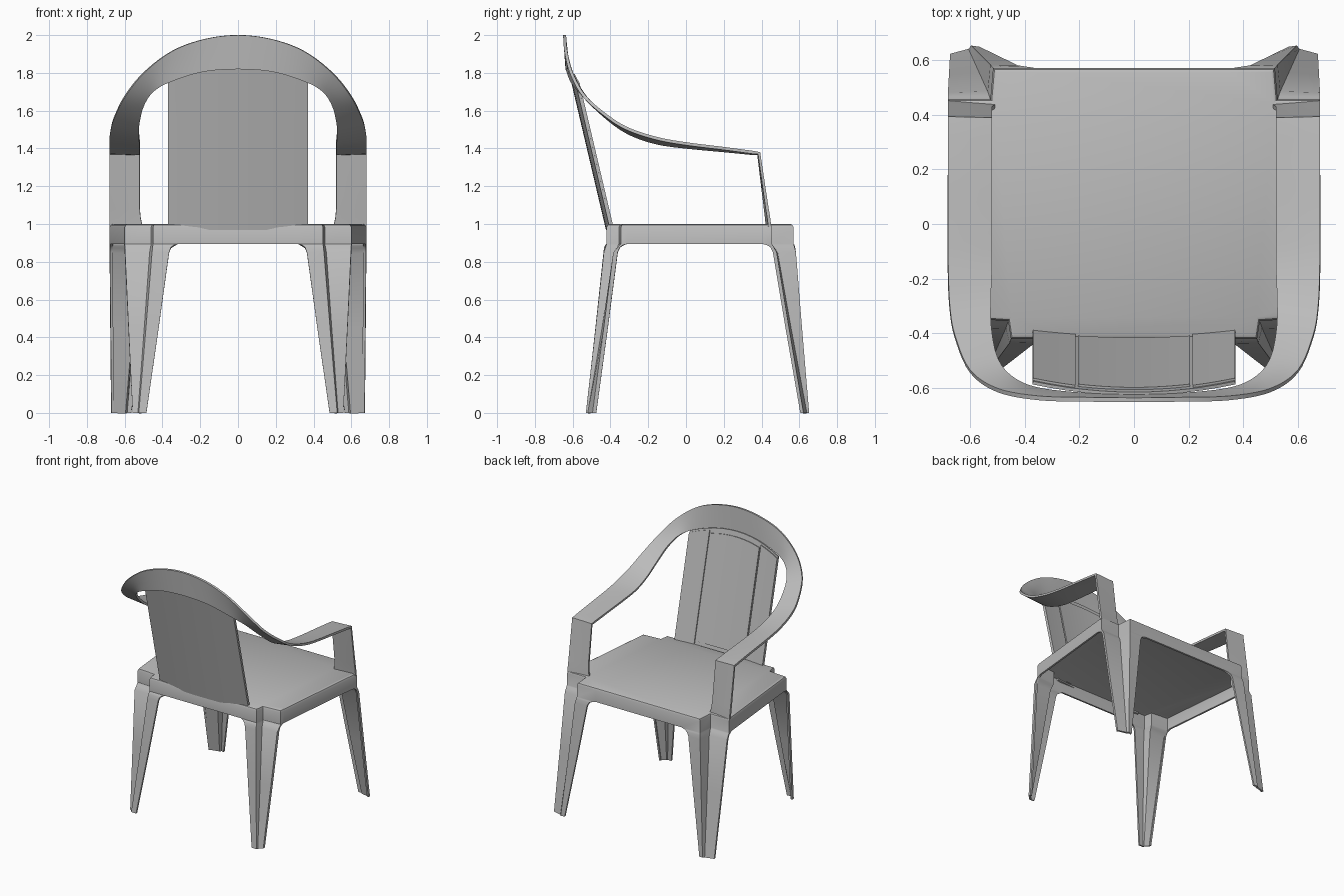
import bpy, bmesh, math
from mathutils import Vector

if "Cube" in bpy.data.objects:
    bpy.data.objects.remove(bpy.data.objects["Cube"])

grey = bpy.data.materials.new("grey plastic")
grey.diffuse_color = (0.5, 0.5, 0.5, 1)
grey.use_nodes = True
grey.node_tree.nodes["Principled BSDF"].inputs["Base Color"].default_value = grey.diffuse_color


def make(name, verts, faces, thickness, offset, angle=35):
    """Sheet of faces -> solid, smooth-shaded object."""
    me = bpy.data.meshes.new(name)
    me.from_pydata([tuple(v) for v in verts], [], faces)
    me.materials.append(grey)
    ob = bpy.data.objects.new(name, me)
    bpy.context.collection.objects.link(ob)
    mod = ob.modifiers.new("thickness", 'SOLIDIFY')
    mod.thickness, mod.offset = thickness, offset
    bpy.ops.object.select_all(action='DESELECT')
    ob.select_set(True)
    bpy.context.view_layer.objects.active = ob
    bpy.ops.object.modifier_apply(modifier=mod.name)
    bpy.ops.object.shade_smooth_by_angle(angle=math.radians(angle))
    return ob


def mirror(pts):
    return [(-p[0],) + tuple(p[1:]) for p in reversed(pts)]


def lerp(a, b, t):
    return [(p[0] + (q[0] - p[0]) * t, p[1] + (q[1] - p[1]) * t) for p, q in zip(a, b)]


# Seat and legs: one thin shell; each leg has a folded section (5 plan points)
back = dict(
    top=[(.32, -.42), (.45, -.42), (.46, -.355), (.60, -.345), (.605, -.31)],
    knee=[(.365, -.437), (.455, -.435), (.468, -.38), (.598, -.385), (.60, -.362)],
    foot=[(.485, -.53), (.525, -.53), (.53, -.52), (.558, -.495), (.558, -.475)])
front = dict(
    top=[(.675, .40), (.68, .455), (.525, .455), (.515, .57), (.36, .57)],
    knee=[(.678, .46), (.68, .48), (.535, .485), (.525, .582), (.425, .58)],
    foot=[(.67, .605), (.672, .622), (.605, .64), (.595, .652), (.565, .648)])
legs = [back, front] + [{k: mirror(v) for k, v in leg.items()} for leg in (front, back)]

ring = [p for leg in legs for p in leg['top']]
n = len(ring)
verts, faces = [], []
levels = [(1.0, .016), (.995, .006), (.982, 0), (.895, 0)]
for z, inset in levels:
    for x, y in ring:
        verts.append((x * (1 - inset / .6), .08 + (y - .08) * (1 - inset / .5), z))
faces.append(tuple(range(n)))
for r in range(len(levels) - 1):
    for i in range(n):
        j = (i + 1) % n
        faces.append(((r + 1) * n + i, (r + 1) * n + j, r * n + j, r * n + i))
for k, leg in enumerate(legs):
    prev = [(len(levels) - 1) * n + 5 * k + i for i in range(5)]
    rows = []
    for z, t_mid, t_end in ((.889, .13, .45), (.877, .4, .78), (.85, 1, 1)):
        mid, end = lerp(leg['top'], leg['knee'], t_mid), lerp(leg['top'], leg['knee'], t_end)
        rows.append((z, [end[0]] + mid[1:4] + [end[4]]))
    rows += [(.45, lerp(leg['knee'], leg['foot'], .46)), (0, leg['foot'])]
    for z, pts in rows:
        cur = [len(verts) + i for i in range(5)]
        verts += [(x, y, z) for x, y in pts]
        for i in range(4):
            faces.append((cur[i], cur[i + 1], prev[i + 1], prev[i]))
        prev = cur
make("seat_and_legs", verts, faces, .014, -1)


# Arm band: ribbon between an outer and an inner edge, over the back and down both posts
def smooth_curve(pts, steps=5):
    pts = [Vector(p) for p in pts]
    pts = [2 * pts[0] - pts[1]] + pts + [2 * pts[-1] - pts[-2]]
    out = []
    for a, b, c, d in zip(pts, pts[1:], pts[2:], pts[3:]):
        for s in range(steps):
            t = s / steps
            out.append(.5 * (2 * b + (c - a) * t + (2 * a - 5 * b + 4 * c - d) * t * t
                             + (3 * b - a - 3 * c + d) * t ** 3))
    return out + [pts[-2]]


outer = [(.68, .387, 1.375), (.68, .2, 1.40), (.68, 0, 1.425), (.68, -.15, 1.452), (.674, -.3, 1.50),
         (.655, -.41, 1.565), (.60, -.537, 1.675), (.5, -.607, 1.80), (.35, -.636, 1.915),
         (.18, -.641, 1.978), (0, -.643, 2.0)]
inner = [(.52, .383, 1.37), (.52, .2, 1.388), (.52, 0, 1.407), (.52, -.15, 1.428), (.524, -.28, 1.47),
         (.522, -.38, 1.53), (.50, -.49, 1.625), (.45, -.56, 1.70), (.36, -.603, 1.752),
         (.19, -.624, 1.805), (0, -.63, 1.82)]
post_out = [(.68, .444, .985), (.68, .437, 1.04), (.68, .43, 1.08)]
post_in = [(.505, .43, .985), (.515, .426, 1.03), (.52, .42, 1.08)]


def edge(post, half):
    curve = smooth_curve(half + mirror(half)[1:])
    return [Vector(p) for p in post] + curve + [Vector(p) for p in mirror(post)]


a, b = edge(post_out, outer), edge(post_in, inner)
cols = 5
verts, faces = [], []
for p, q in zip(a, b):
    verts += [p.lerp(q, c / (cols - 1)) for c in range(cols)]
for r in range(len(a) - 1):
    for c in range(cols - 1):
        i = r * cols + c
        faces.append((i, i + 1, i + cols + 1, i + cols))
make("arm_band", verts, faces, .016, 0)


# Backrest: gently curved sheet leaning back, with raised panels on its seat side
def top_z(x):
    return 1.83 - .55 * x * x


def panel(name, x0, x1, z0, drop, forward, thick):
    nx, nz = 12, 4
    verts, faces = [], []
    for r in range(nz + 1):
        for c in range(nx + 1):
            x = x0 + (x1 - x0) * c / nx
            z = z0 + (top_z(x) - drop - z0) * r / nz
            y = -.425 - .235 * (z - 1) + .022 * (x / .37) ** 2 + forward
            verts.append((x, y, z))
    for r in range(nz):
        for c in range(nx):
            i = r * (nx + 1) + c
            faces.append((i, i + 1, i + nx + 2, i + nx + 1))
    return make(name, verts, faces, thick, 0)


panel("backrest", -.37, .37, .97, 0, 0, .012)
panel("backrest_centre_panel", -.205, .205, 1.02, .035, .010, .010)
for side, s in (("right", 1), ("left", -1)):
    x0, x1 = sorted((s * .215, s * .37))
    panel("backrest_%s_strip" % side, x0, x1, .985, .012, .010, .010)
